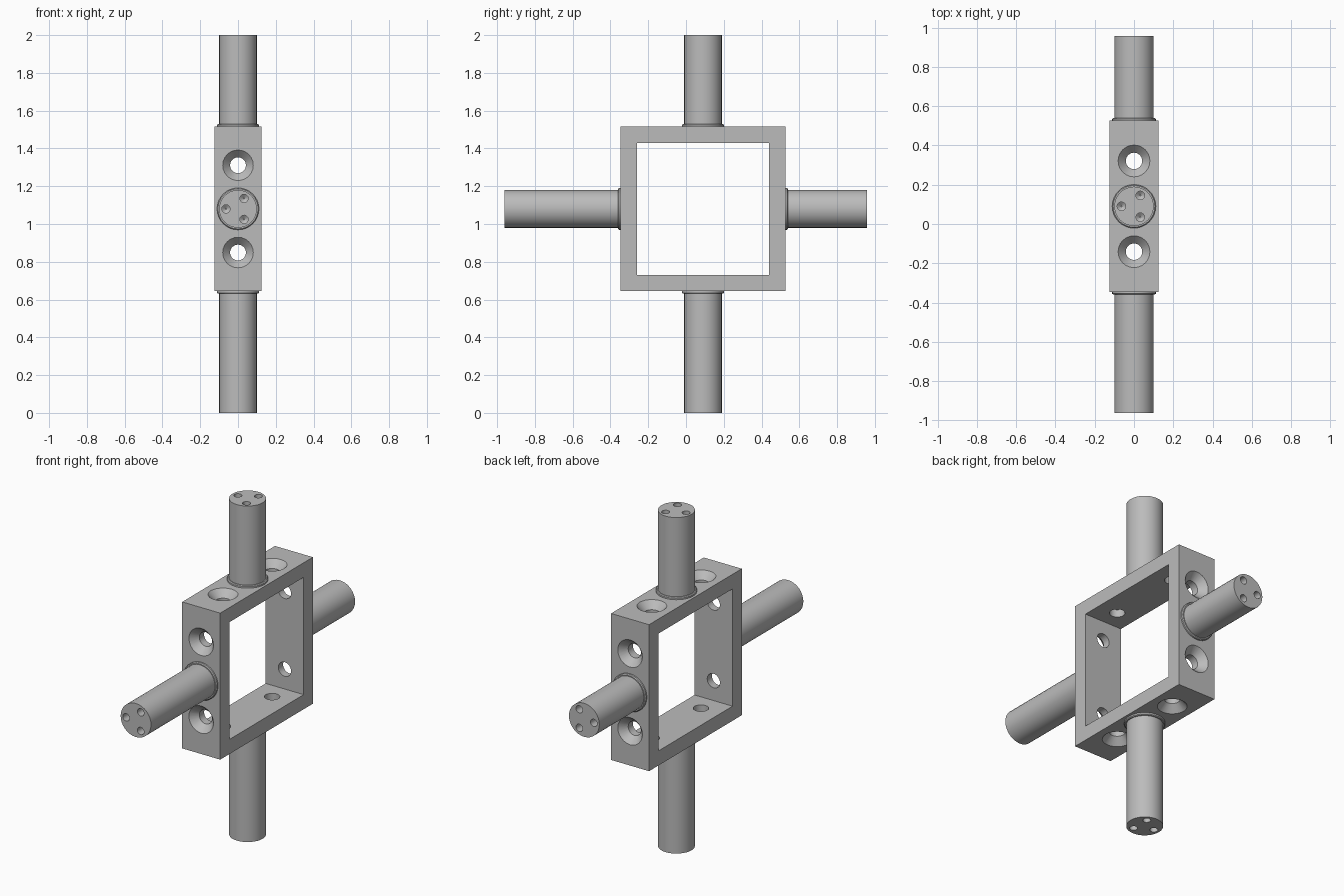
import bpy, bmesh
from math import pi, cos, sin, tau
from mathutils import Matrix, Vector

cube = bpy.data.objects.get("Cube")
if cube:
    bpy.data.objects.remove(cube, do_unlink=True)

metal = bpy.data.materials.new("plain grey metal")
metal.use_nodes = True
GREY = (0.5, 0.5, 0.5, 1)
metal.diffuse_color = GREY
metal.node_tree.nodes["Principled BSDF"].inputs["Base Color"].default_value = GREY

CENTRE = Vector((0, 0.09, 1.08))
HALF, WALL, DEPTH = 0.436, 0.087, 0.25


def add_object(name, bm):
    bmesh.ops.recalc_face_normals(bm, faces=bm.faces)
    mesh = bpy.data.meshes.new(name)
    bm.to_mesh(mesh)
    bm.free()
    mesh.materials.append(metal)
    obj = bpy.data.objects.new(name, mesh)
    bpy.context.collection.objects.link(obj)
    return obj


def lathe(bm, profile, segments, matrix):
    """Closed turned solid around local z from (radius, height) points."""
    rings = [[bm.verts.new(matrix @ Vector((r * cos(tau * i / segments),
                                            r * sin(tau * i / segments), h)))
              for i in range(segments)] for r, h in profile]
    for low, high in zip(rings, rings[1:]):
        for i in range(segments):
            j = (i + 1) % segments
            bm.faces.new((low[i], low[j], high[j], high[i]))
    bm.faces.new(rings[0][::-1])
    bm.faces.new(rings[-1])


def cut(obj, cutter_bm):
    cutter = add_object("hole_cutter", cutter_bm)
    cutter.hide_render = True
    mod = obj.modifiers.new("holes", 'BOOLEAN')
    mod.operation, mod.solver, mod.object = 'DIFFERENCE', 'EXACT', cutter
    bpy.context.view_layer.objects.active = obj
    bpy.ops.object.modifier_apply(modifier=mod.name)
    bpy.data.objects.remove(cutter, do_unlink=True)


def smooth(obj):
    bpy.ops.object.select_all(action='DESELECT')
    obj.select_set(True)
    bpy.context.view_layer.objects.active = obj
    bpy.ops.object.shade_smooth_by_angle(angle=pi / 6)


# Outward direction of each side, as a rotation about the x axis, and arm length
SIDES = {"top": (0, 0.484), "front": (pi / 2, 0.615),
         "bottom": (pi, 0.644), "back": (-pi / 2, 0.432)}


def side_matrix(angle):
    return Matrix.Translation(CENTRE) @ Matrix.Rotation(angle, 4, 'X')


# Square frame: one loop of four walls
bm = bmesh.new()
loops = []
for x, half in ((-1, HALF), (1, HALF), (1, HALF - WALL), (-1, HALF - WALL)):
    loops.append([bm.verts.new(CENTRE + Vector((x * DEPTH / 2, sy * half, sz * half)))
                  for sy, sz in ((-1, -1), (1, -1), (1, 1), (-1, 1))])
for k in range(4):
    a, b = loops[k], loops[(k + 1) % 4]
    for i in range(4):
        j = (i + 1) % 4
        bm.faces.new((a[i], a[j], b[j], b[i]))
frame = add_object("square_frame", bm)

# Two countersunk screw holes through every wall
holes = bmesh.new()
inner = HALF - WALL
screw = [(0.042, inner - 0.02), (0.042, HALF - 0.042),
         (0.081, HALF), (0.081, HALF + 0.02)]
for angle, length in SIDES.values():
    for offset in (-0.231, 0.231):
        lathe(holes, screw, 24, side_matrix(angle) @ Matrix.Translation((0, offset, 0)))
cut(frame, holes)
smooth(frame)

# Round arms with a thin collar and three drilled holes in the end
for side, (angle, length) in SIDES.items():
    m = side_matrix(angle)
    tip = HALF + length
    bm = bmesh.new()
    lathe(bm, [(0.1, HALF - 0.02), (0.1, tip)], 32, m)
    arm = add_object(side + "_arm", bm)

    drills = bmesh.new()
    for k in range(3):
        a = pi + k * tau / 3
        spot = Matrix.Translation((0.064 * cos(a), 0.064 * sin(a), 0))
        lathe(drills, [(0.003, tip - 0.075), (0.022, tip - 0.06), (0.022, tip + 0.02)],
              16, m @ spot)
    cut(arm, drills)
    smooth(arm)

    bm = bmesh.new()
    lathe(bm, [(0.111, HALF - 0.01), (0.111, HALF + 0.009),
               (0.106, HALF + 0.013), (0.09, HALF + 0.013)], 32, m)
    smooth(add_object(side + "_collar", bm))
